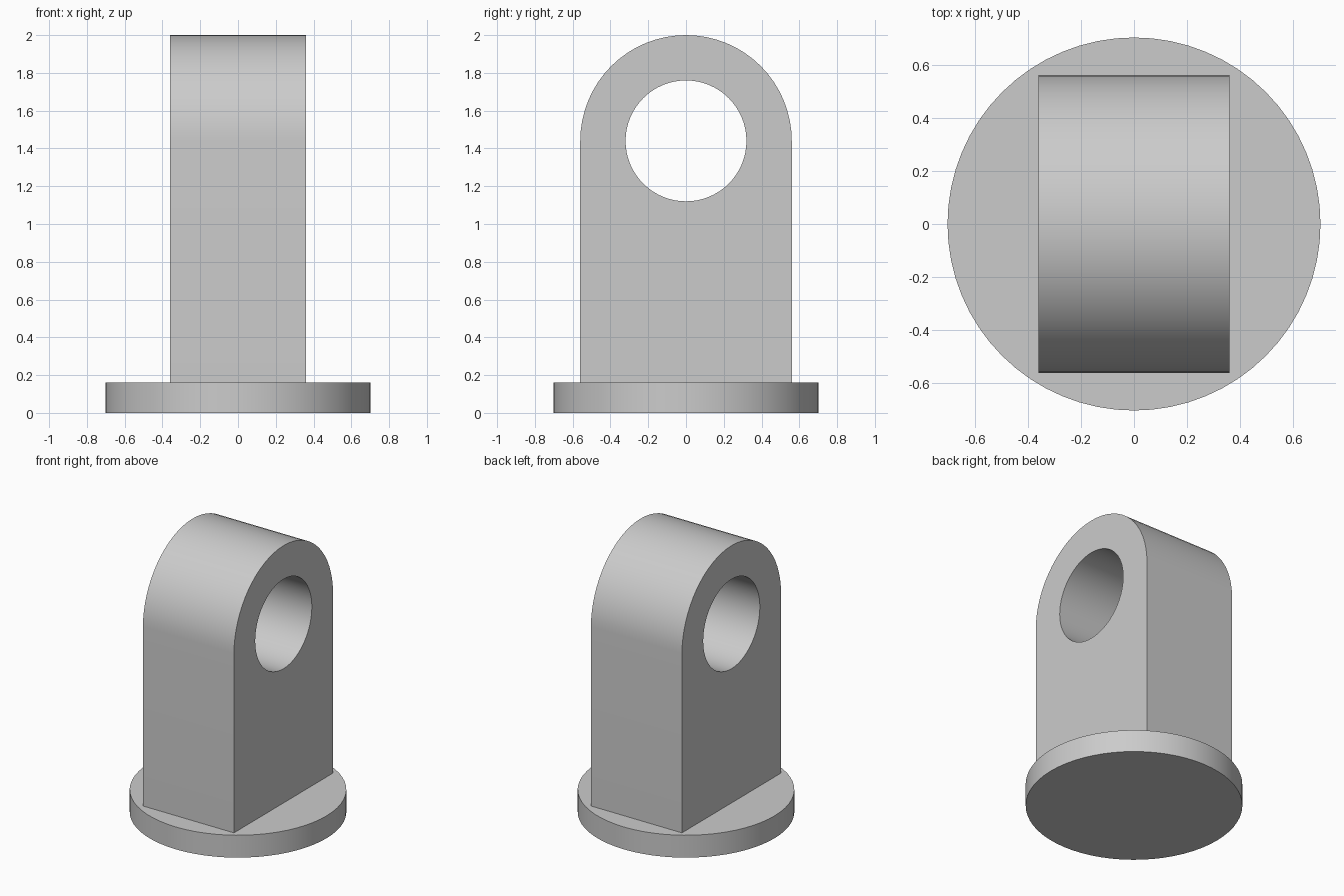
import bpy, bmesh
from math import sin, cos, pi, radians

if "Cube" in bpy.data.objects:
    bpy.data.objects.remove(bpy.data.objects["Cube"])

BASE_R, BASE_H = 0.702, 0.16
HALF_T, LUG_R, HOLE_R, HOLE_Z = 0.36, 0.56, 0.32, 1.44
SEG = 64


def finish(name, bm):
    bmesh.ops.recalc_face_normals(bm, faces=bm.faces[:])
    mesh = bpy.data.meshes.new(name)
    bm.to_mesh(mesh)
    bm.free()
    obj = bpy.data.objects.new(name, mesh)
    bpy.context.collection.objects.link(obj)
    bpy.ops.object.select_all(action='DESELECT')
    obj.select_set(True)
    bpy.context.view_layer.objects.active = obj
    bpy.ops.object.shade_smooth_by_angle(angle=radians(30))
    return obj


def arc(radius, steps, sweep, closed):
    count = steps if closed else steps + 1
    return [(radius * cos(sweep * i / steps), HOLE_Z + radius * sin(sweep * i / steps))
            for i in range(count)]


def loop_edges(bm, points):
    verts = [bm.verts.new((-HALF_T, y, z)) for y, z in points]
    return [bm.edges.new((v, verts[i - 1])) for i, v in enumerate(verts)]


# Round base plate
bm = bmesh.new()
bmesh.ops.create_cone(bm, cap_ends=True, segments=SEG, radius1=BASE_R,
                      radius2=BASE_R, depth=BASE_H)
bmesh.ops.translate(bm, verts=bm.verts[:], vec=(0, 0, BASE_H / 2))
finish("base_plate", bm)

# Upright lug: arched outline with a round hole, extruded along x
bm = bmesh.new()
outline = arc(LUG_R, SEG // 2, pi, False) + [(-LUG_R, BASE_H), (LUG_R, BASE_H)]
edges = loop_edges(bm, outline) + loop_edges(bm, arc(HOLE_R, SEG, 2 * pi, True))
bmesh.ops.triangle_fill(bm, edges=edges, use_beauty=True, use_dissolve=False, normal=(1, 0, 0))
result = bmesh.ops.extrude_face_region(bm, geom=bm.faces[:], use_keep_orig=True)
moved = [g for g in result["geom"] if isinstance(g, bmesh.types.BMVert)]
bmesh.ops.translate(bm, verts=moved, vec=(2 * HALF_T, 0, 0))
finish("pierced_lug", bm)
